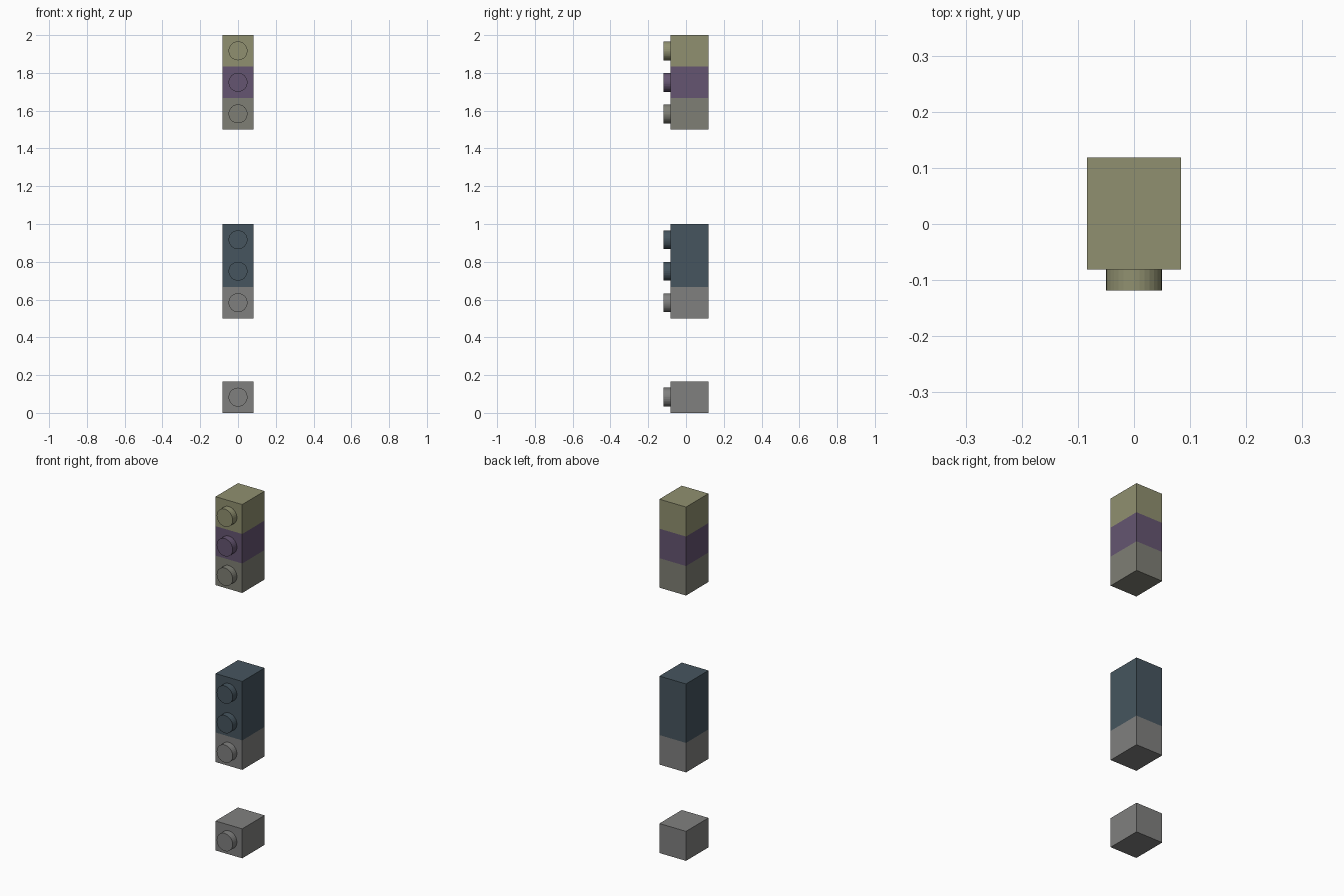
import bpy, bmesh, math
from mathutils import Matrix

if "Cube" in bpy.data.objects:
    bpy.data.objects.remove(bpy.data.objects["Cube"])

U = 1 / 6                      # one grid cell
DEPTH, STUD_R, STUD_H = 0.2, 0.05, 0.0375
BACK = (DEPTH + STUD_H) / 2    # back face, so the total depth is centred
FRONT = BACK - DEPTH


def brick(name, start, cells, colour):
    """Block lying on its back, with one round stud per cell facing -y."""
    bm = bmesh.new()
    body = Matrix.Translation((0, BACK - DEPTH / 2, (start + cells / 2) * U))
    bmesh.ops.create_cube(bm, size=1, matrix=body @ Matrix.Diagonal((U, DEPTH, cells * U, 1)))
    for i in range(cells):
        pose = Matrix.Translation((0, FRONT - STUD_H / 2, (start + i + 0.5) * U))
        studs = bmesh.ops.create_cone(bm, cap_ends=True, segments=32, radius1=STUD_R,
                                      radius2=STUD_R, depth=STUD_H,
                                      matrix=pose @ Matrix.Rotation(math.pi / 2, 4, 'X'))
    mesh = bpy.data.meshes.new(name)
    bm.to_mesh(mesh)
    bm.free()
    mat = bpy.data.materials.get(colour[0]) or bpy.data.materials.new(colour[0])
    mat.diffuse_color = (*colour[1], 1)
    mat.use_nodes = True
    mat.node_tree.nodes["Principled BSDF"].inputs["Base Color"].default_value = mat.diffuse_color
    mesh.materials.append(mat)
    bpy.context.collection.objects.link(bpy.data.objects.new(name, mesh))


GREY = ("grey", (0.216, 0.216, 0.212))
WARM_GREY = ("warm_grey", (0.212, 0.212, 0.178))
BLUE = ("slate_blue", (0.061, 0.091, 0.114))
PURPLE = ("purple", (0.130, 0.091, 0.165))
OLIVE = ("olive", (0.280, 0.280, 0.162))

# Bottom block
brick("bottom_block", 0, 1, GREY)
# Middle stack
brick("middle_lower_block", 3, 1, GREY)
brick("middle_double_block", 4, 2, BLUE)
# Top stack
brick("top_lower_block", 9, 1, WARM_GREY)
brick("top_middle_block", 10, 1, PURPLE)
brick("top_upper_block", 11, 1, OLIVE)
